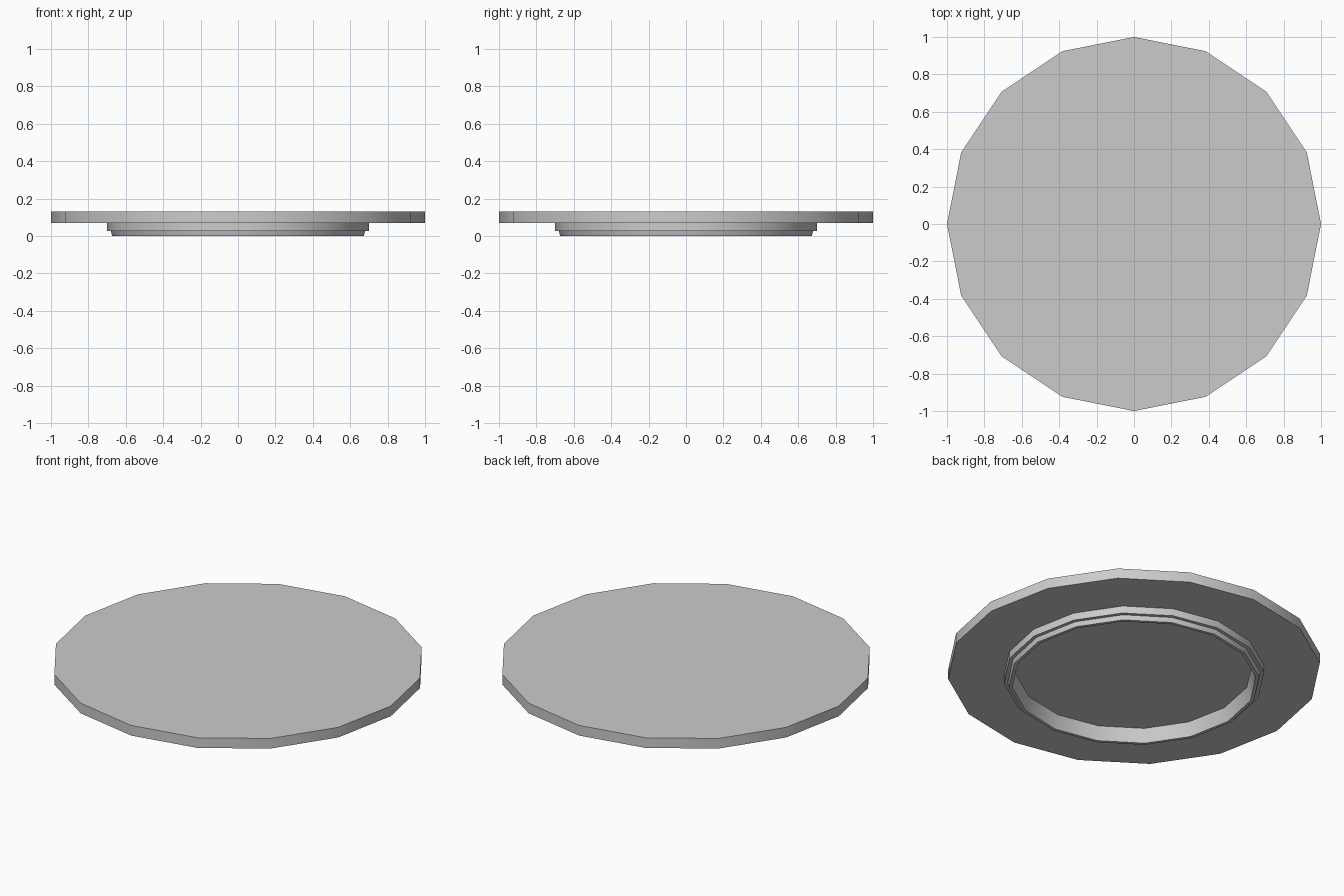
import bpy
import bmesh
from math import cos, sin, tau, radians

SIDES = 16

cube = bpy.data.objects.get("Cube")
if cube:
    bpy.data.objects.remove(cube)

grey = bpy.data.materials.new("light_grey")
grey.use_nodes = True
colour = (0.6, 0.6, 0.6, 1)
grey.diffuse_color = colour
grey.node_tree.nodes["Principled BSDF"].inputs["Base Color"].default_value = colour


def lathe(name, profile):
    """Turn a (radius, height) profile about z, capping any open end."""
    bm = bmesh.new()
    rings = []
    for r, z in profile:
        rings.append([bm.verts.new((r * cos(tau * i / SIDES), r * sin(tau * i / SIDES), z))
                      for i in range(SIDES)])
    for low, high in zip(rings, rings[1:]):
        for i in range(SIDES):
            j = (i + 1) % SIDES
            bm.faces.new((low[i], low[j], high[j], high[i]))
    bm.faces.new(rings[0])
    bm.faces.new(rings[-1])
    bmesh.ops.recalc_face_normals(bm, faces=bm.faces)
    mesh = bpy.data.meshes.new(name)
    bm.to_mesh(mesh)
    bm.free()
    mesh.materials.append(grey)
    obj = bpy.data.objects.new(name, mesh)
    bpy.context.collection.objects.link(obj)
    bpy.ops.object.select_all(action="DESELECT")
    obj.select_set(True)
    bpy.context.view_layer.objects.active = obj
    bpy.ops.object.shade_smooth_by_angle(angle=radians(30))
    return obj


# Plate with a stepped foot ring and a recess underneath
lathe("plate", [
    (0.635, 0.08),                  # recess floor
    (0.655, 0.0), (0.673, 0.0),     # foot rim
    (0.68, 0.027), (0.70, 0.027),   # step
    (0.70, 0.07), (1.0, 0.07),      # underside
    (1.0, 0.13),                    # outer edge and top
])
